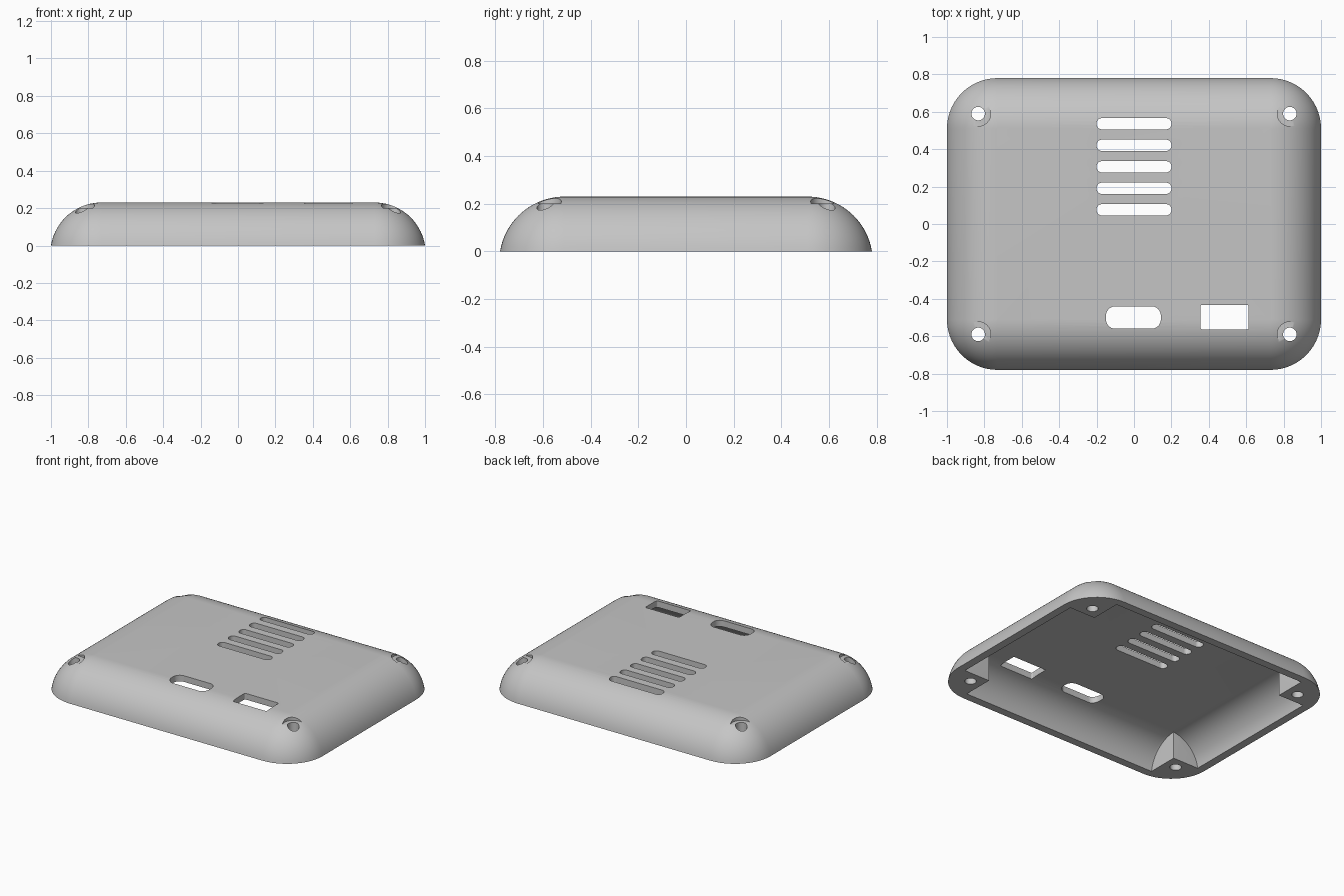
import bpy, bmesh, math

old = bpy.data.objects.get("Cube")
if old:
    bpy.data.objects.remove(old, do_unlink=True)

grey = bpy.data.materials.new("light grey plastic")
grey.use_nodes = True
COLOUR = (0.56, 0.56, 0.56, 1)
grey.diffuse_color = COLOUR
grey.node_tree.nodes["Principled BSDF"].inputs["Base Color"].default_value = COLOUR

# Centres of the corner roundings, and screw positions
CORE_X, CORE_Y = 0.73, 0.51
SCREW_X, SCREW_Y = 0.833, 0.59
STEPS = 14


def ring(bm, cx, cy, hx, hy, radius, z):
    """Rounded rectangle: corner centres at +-hx, +-hy around cx, cy."""
    verts = []
    for q, (sx, sy) in enumerate([(1, 1), (-1, 1), (-1, -1), (1, -1)]):
        for i in range(STEPS + 1):
            a = (q + i / STEPS) * math.pi / 2
            verts.append(bm.verts.new((cx + sx * hx + radius * math.cos(a),
                                       cy + sy * hy + radius * math.sin(a), z)))
    return verts


def loft(name, sections):
    """Closed solid through a stack of rounded rectangles."""
    bm = bmesh.new()
    rings = [ring(bm, *s) for s in sections]
    n = len(rings[0])
    for low, high in zip(rings, rings[1:]):
        for i in range(n):
            j = (i + 1) % n
            bm.faces.new((low[i], low[j], high[j], high[i]))
    bm.faces.new(rings[0][::-1])
    bm.faces.new(rings[-1])
    bmesh.ops.remove_doubles(bm, verts=bm.verts, dist=1e-5)
    bmesh.ops.recalc_face_normals(bm, faces=bm.faces)
    mesh = bpy.data.meshes.new(name)
    bm.to_mesh(mesh)
    bm.free()
    obj = bpy.data.objects.new(name, mesh)
    obj.data.materials.append(grey)
    bpy.context.collection.objects.link(obj)
    return obj


def dome(name, height, reach, skirt=None):
    """Rounded slab whose sides are an arc running tangent into the flat top."""
    c = (height ** 2 - reach ** 2) / (2 * height)
    r = height - c
    start = math.asin(-c / r)
    sections = []
    if skirt is not None:
        sections.append((0, 0, CORE_X, CORE_Y, reach, skirt))
    for i in range(21):
        a = start + (math.pi / 2 - start) * i / 20
        z = 0 if i == 0 else c + r * math.sin(a)
        sections.append((0, 0, CORE_X, CORE_Y, max(r * math.cos(a), 0.002), z))
    return loft(name, sections)


def cut(target, cutter):
    """Subtract a cutter from the target and discard it."""
    cutter.hide_render = True
    mod = target.modifiers.new("cut", 'BOOLEAN')
    mod.operation = 'DIFFERENCE'
    mod.solver = 'EXACT'
    mod.object = cutter
    bpy.context.view_layer.objects.active = target
    bpy.ops.object.modifier_apply(modifier=mod.name)
    bpy.data.objects.remove(cutter, do_unlink=True)


def prism(name, cx, cy, width, depth, radius, z0=-0.1, z1=0.4):
    hx, hy = width / 2 - radius, depth / 2 - radius
    return loft(name, [(cx, cy, hx, hy, radius, z) for z in (z0, z1)])


corners = [(sx, sy) for sx in (-1, 1) for sy in (-1, 1)]

# Cavity, leaving a square screw post standing in each corner
cavity = dome("cavity", 0.188, 0.215, skirt=-0.05)
for sx, sy in corners:
    cut(cavity, prism("post_space", sx * 0.95, sy * 0.71, 0.4, 0.4, 0.001))

# Outer shell
shell = dome("enclosure_shell", 0.23, 0.27)
cut(shell, cavity)

# Screw holes with flat counterbores
for sx, sy in corners:
    x, y = sx * SCREW_X, sy * SCREW_Y
    cut(shell, prism("counterbore", x, y, 0.134, 0.134, 0.067, z0=0.2))
    cut(shell, prism("screw_hole", x, y, 0.072, 0.072, 0.036))

# Ventilation slots
for i in range(5):
    cut(shell, prism("vent_slot", 0, 0.076 + i * 0.115, 0.4, 0.06, 0.028))

# Rounded port and rectangular port
cut(shell, prism("rounded_port", -0.003, -0.5, 0.293, 0.12, 0.05))
cut(shell, prism("rectangular_port", 0.484, -0.498, 0.258, 0.132, 0.01))

# Smooth curves, crisp edges
bpy.ops.object.select_all(action='DESELECT')
shell.select_set(True)
bpy.context.view_layer.objects.active = shell
bpy.ops.object.shade_smooth_by_angle(angle=math.radians(30))
